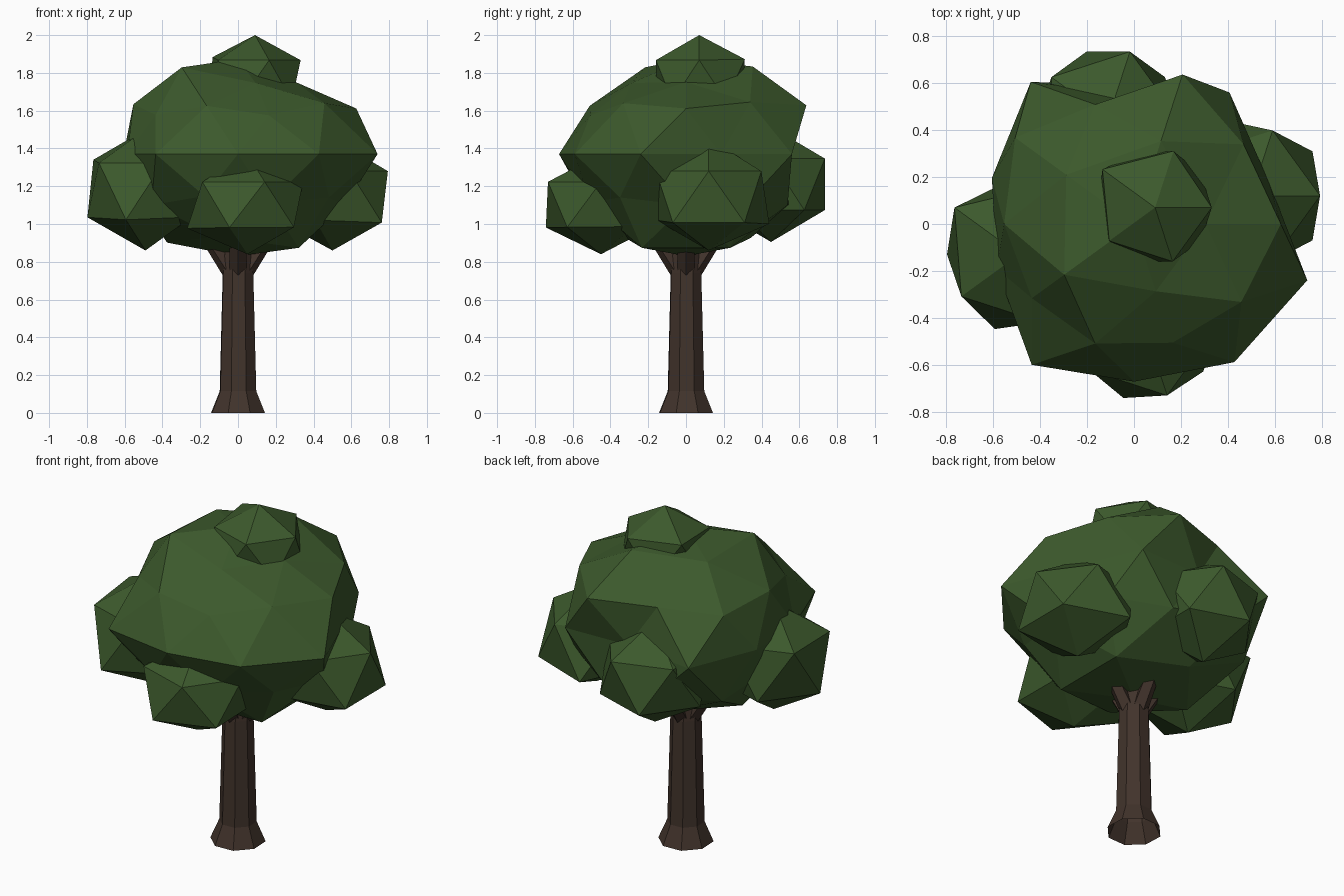
import bpy, bmesh, math
from mathutils import Vector

if "Cube" in bpy.data.objects:
    bpy.data.objects.remove(bpy.data.objects["Cube"])


def material(name, colour):
    m = bpy.data.materials.new(name)
    m.diffuse_color = (*colour, 1)
    m.use_nodes = True
    m.node_tree.nodes["Principled BSDF"].inputs["Base Color"].default_value = m.diffuse_color
    return m


LEAF = material("leaf green", (0.045, 0.1, 0.025))
BARK = material("bark brown", (0.053, 0.033, 0.024))


def finish(bm, name, mat):
    mesh = bpy.data.meshes.new(name)
    bm.to_mesh(mesh)
    bm.free()
    mesh.materials.append(mat)
    obj = bpy.data.objects.new(name, mesh)
    bpy.context.collection.objects.link(obj)
    return obj


def foliage(name, centre, radius, height, detail, rings):
    """Icosphere clump; rings gives a radial factor per height level, by angle."""
    bm = bmesh.new()
    bmesh.ops.create_icosphere(bm, subdivisions=detail, radius=1)
    for level, factors in rings.items():
        verts = [v for v in bm.verts if abs(v.co.normalized().z - level) < 0.03]
        verts.sort(key=lambda v: (math.degrees(math.atan2(v.co.y, v.co.x)) + 1) % 360)
        for v, f in zip(verts, factors):
            v.co *= f
    for v in bm.verts:
        v.co = Vector(centre) + Vector((v.co.x * radius, v.co.y * radius, v.co.z * height))
    return finish(bm, name, LEAF)


def tapered(name, sections, sides, turn=0):
    """Open loft of horizontal polygons: (x, y, z, radius) from bottom to top."""
    bm = bmesh.new()
    loops = []
    for x, y, z, r in sections:
        loops.append([bm.verts.new((x + r * math.cos(turn + math.tau * i / sides),
                                    y + r * math.sin(turn + math.tau * i / sides), z))
                      for i in range(sides)])
    for a, b in zip(loops, loops[1:]):
        for i in range(sides):
            j = (i + 1) % sides
            bm.faces.new((a[i], a[j], b[j], b[i]))
    return finish(bm, name, BARK)


# Trunk with flared foot
tapered("trunk", [(0, 0, 0, 0.152), (0, 0, 0.115, 0.103), (0, 0, 0.74, 0.086),
                  (0, 0, 0.92, 0.07)], 8, math.radians(25))

# Short branches forking into the crown
for i in range(4):
    a = i * math.pi / 2
    c, s = math.cos(a), math.sin(a)
    tapered(f"branch_{i + 1}", [(0.03 * c, 0.03 * s, 0.73, 0.052),
                                (0.18 * c, 0.18 * s, 0.96, 0.042)], 5, a)

# Main crown
foliage("crown", (0, 0, 1.37), 0.70, 0.54, 2, {
    1.0: [0.93],
    0.851: [0.83, 1.01, 0.97, 1.0, 0.82],
    0.526: [0.97, 0.9, 0.93, 0.9, 0.95],
    0.447: [1.0, 1.07, 1.0, 0.86, 0.85],
    0.0: [0.86, 0.99, 0.78, 1.07, 0.91, 0.88, 1.06, 0.96, 1.04, 1.11],
    -0.447: [0.95, 1.0, 0.87, 0.92, 0.95],
    -0.526: [0.95, 0.95, 1.0, 0.95, 0.9],
    -0.851: [1.08, 0.97, 1.02, 0.95, 1.08],
    -1.0: [1.0]})

# Side and top clumps
foliage("top_clump", (0.09, 0.07, 1.76), 0.27, 0.24, 1,
        {0.447: [1, 1.05, 1.15, 1, 1]})
foliage("left_clump", (-0.49, -0.13, 1.18), 0.34, 0.32, 1,
        {0.447: [1, 1, 1.12, 1, 1], -0.447: [1, 1, 1.01, 1.1, 1]})
foliage("right_clump", (0.50, 0.12, 1.15), 0.328, 0.29, 1,
        {1.0: [1.05], -0.447: [1.1, 1.15, 1, 1, 1.1]})
foliage("front_clump", (0.05, -0.45, 1.105), 0.33, 0.265, 1,
        {-0.447: [1, 1, 1.08, 1.04, 1.03]})
foliage("back_clump", (-0.11, 0.45, 1.21), 0.335, 0.305, 1, {})
